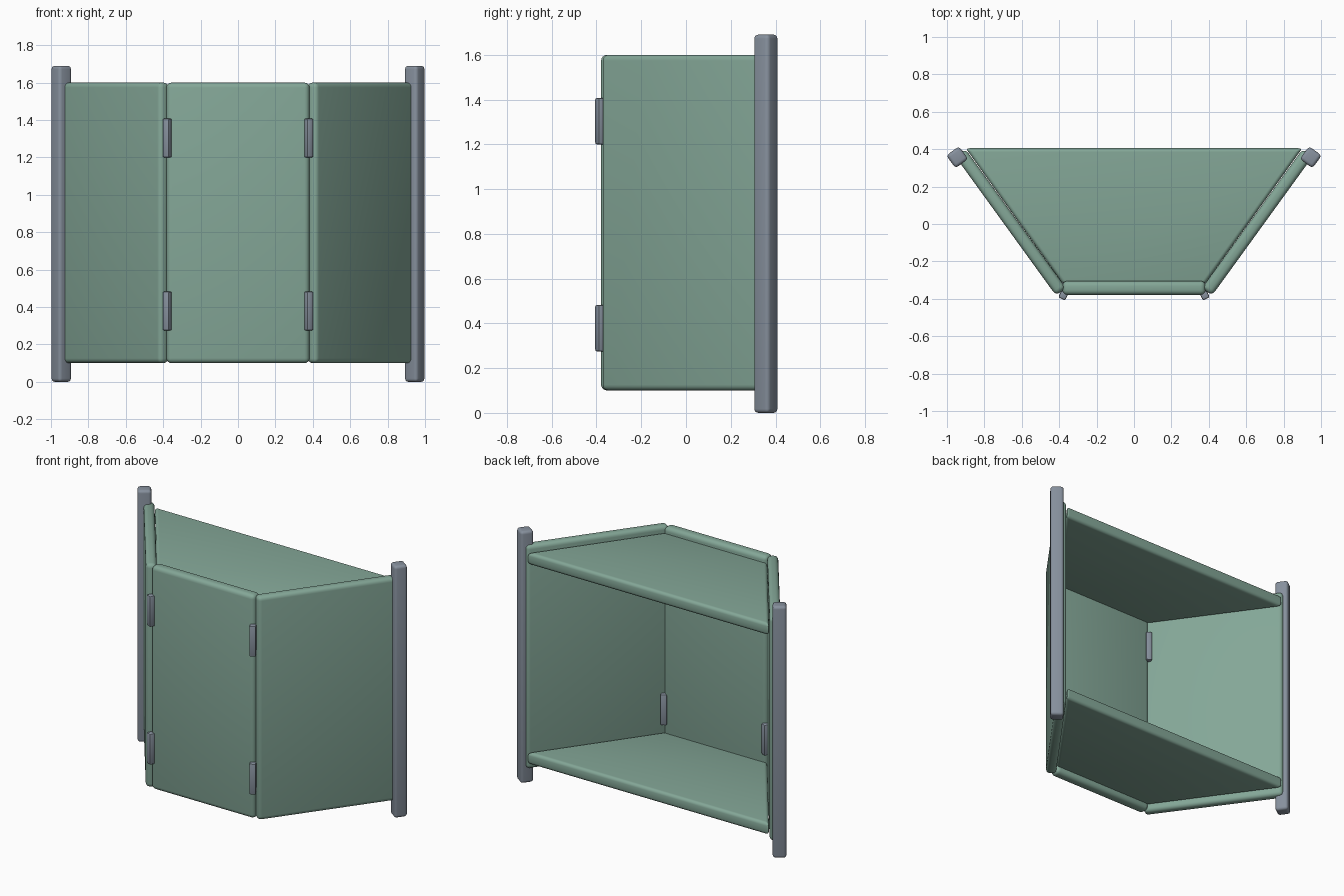
import bpy, math
from mathutils import Vector

cube = bpy.data.objects.get("Cube")
if cube:
    bpy.data.objects.remove(cube, do_unlink=True)


def make_material(name, rgb):
    mat = bpy.data.materials.new(name)
    mat.use_nodes = True
    mat.diffuse_color = (*rgb, 1)
    mat.node_tree.nodes["Principled BSDF"].inputs["Base Color"].default_value = (*rgb, 1)
    return mat


green = make_material("sage green", (0.23, 0.385, 0.31))
grey = make_material("slate grey", (0.24, 0.28, 0.337))


def prism(name, outline, z0, z1, mat, bevel, segments=4):
    """Upright prism over a counter-clockwise outline, with rounded edges."""
    n = len(outline)
    verts = [(x, y, z) for z in (z0, z1) for x, y in outline]
    faces = [tuple(reversed(range(n))), tuple(range(n, 2 * n))]
    faces += [(i, (i + 1) % n, n + (i + 1) % n, n + i) for i in range(n)]
    mesh = bpy.data.meshes.new(name)
    mesh.from_pydata(verts, [], faces)
    mesh.materials.append(mat)
    obj = bpy.data.objects.new(name, mesh)
    bpy.context.collection.objects.link(obj)
    mod = obj.modifiers.new("rounded edges", 'BEVEL')
    mod.width = bevel
    mod.segments = segments
    mod.limit_method = 'NONE'
    bpy.ops.object.select_all(action='DESELECT')
    obj.select_set(True)
    bpy.context.view_layer.objects.active = obj
    bpy.ops.object.modifier_apply(modifier=mod.name)
    bpy.ops.object.shade_smooth_by_angle(angle=math.radians(40))
    return obj


def rectangle(centre, length, width, angle):
    """Corners of a rectangle whose length runs along the given angle."""
    d = Vector((math.cos(angle), math.sin(angle)))
    n = Vector((-d.y, d.x))
    c = Vector(centre)
    return [c + d * length / 2 * a + n * width / 2 * b
            for a, b in ((-1, -1), (1, -1), (1, 1), (-1, 1))]


BOTTOM, TOP = 0.1, 1.6
SPLAY = math.radians(54.1)

# Front panel
prism("front_panel", rectangle((0, -0.342), 0.765, 0.075, 0), BOTTOM, TOP, green, 0.027)

# Two shelves shaped like a trapezoid
shelf = [(-0.38, -0.32), (0.38, -0.32), (0.9, 0.405), (-0.9, 0.405)]
for name, z in (("lower_shelf", 0.14), ("upper_shelf", 1.48)):
    prism(name, shelf, z, z + 0.08, green, 0.02)

# Splayed side panels, corner posts and hinges
for side, sign in (("left", 1), ("right", -1)):
    angle = SPLAY if sign > 0 else math.pi - SPLAY
    fold = angle / 2 if sign > 0 else -SPLAY / 2
    prism(side + "_panel", rectangle((sign * 0.66, 0.01), 0.92, 0.067, angle),
          BOTTOM, TOP, green, 0.026)
    prism(side + "_post", rectangle((sign * 0.945, 0.357), 0.084, 0.084, angle),
          0, 1.69, grey, 0.018)
    for level, z in (("lower", 0.275), ("upper", 1.2)):
        for place, y in (("outer", -0.382), ("inner", -0.305)):
            prism(f"{side}_{level}_{place}_hinge",
                  rectangle((sign * 0.378, y), 0.04, 0.04, fold),
                  z, z + 0.207, grey, 0.008, 2)
